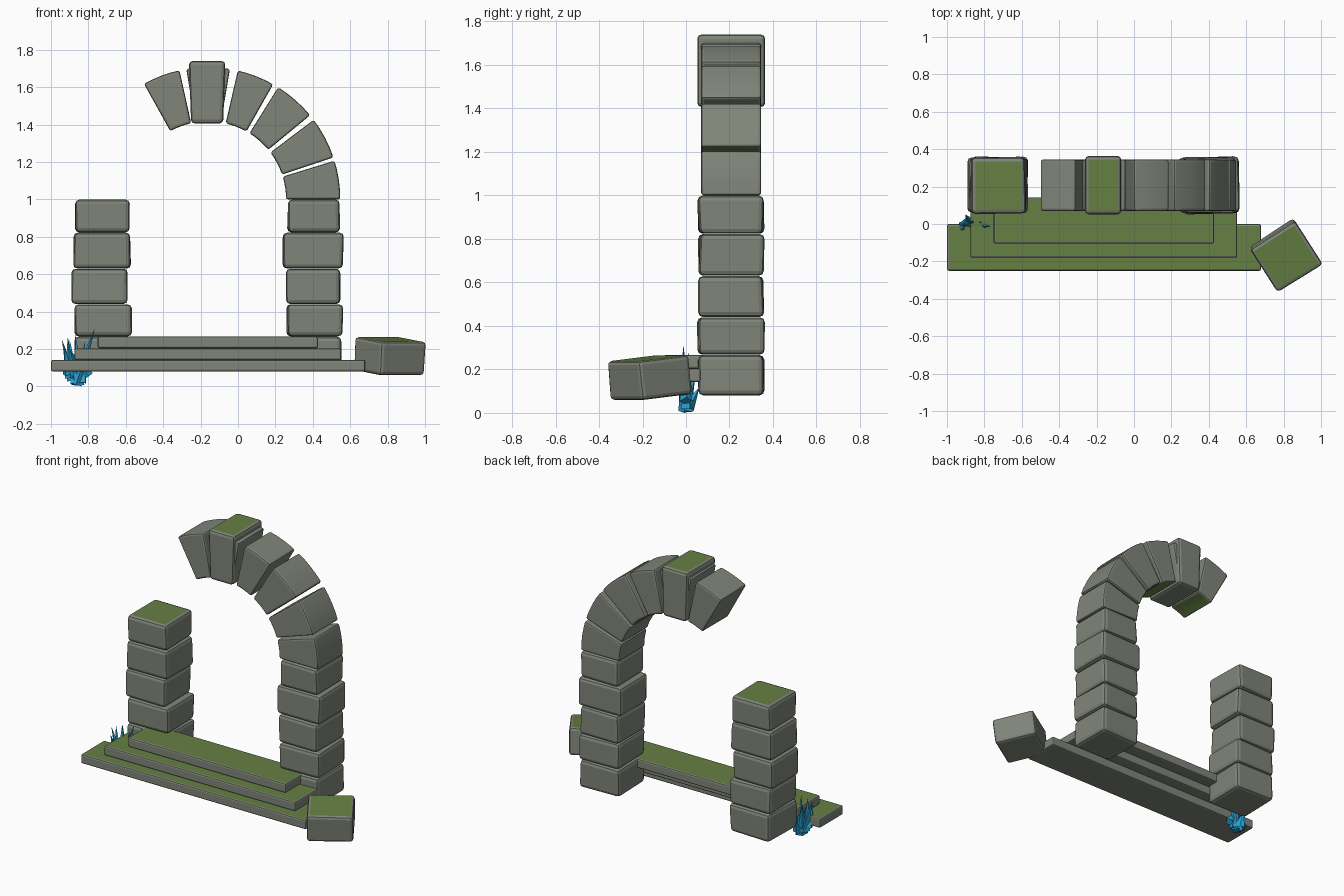
import bpy, bmesh, math, random
from mathutils import Matrix, Vector

if "Cube" in bpy.data.objects:
    bpy.data.objects.remove(bpy.data.objects["Cube"])

random.seed(4)


def material(name, rgb):
    m = bpy.data.materials.new(name)
    m.diffuse_color = (*rgb, 1)
    m.use_nodes = True
    m.node_tree.nodes["Principled BSDF"].inputs["Base Color"].default_value = m.diffuse_color
    return m


STONE = material("grey_stone", (0.215, 0.235, 0.193))
MOSS = material("green_moss", (0.13, 0.215, 0.055))
BLUE = material("blue_blade", (0.023, 0.37, 0.66))


def finish(bm, name, mats):
    bmesh.ops.recalc_face_normals(bm, faces=bm.faces)
    me = bpy.data.meshes.new(name)
    bm.to_mesh(me)
    bm.free()
    for m in mats:
        me.materials.append(m)
    ob = bpy.data.objects.new(name, me)
    bpy.context.collection.objects.link(ob)
    return ob


def chamfer(bm, width, mossy):
    """Rounded stone edges, moss on flat faces picked by their normal."""
    bmesh.ops.recalc_face_normals(bm, faces=bm.faces)
    sharp = [e for e in bm.edges if e.calc_face_angle(0) > math.radians(40)]
    res = bmesh.ops.bevel(bm, geom=sharp, offset=width, segments=2,
                          profile=0.5, affect='EDGES', clamp_overlap=True)
    cut = set(res["faces"])
    bm.normal_update()
    for f in bm.faces:
        f.material_index = 1 if f not in cut and mossy(f.normal) else 0


def block(name, centre, size, bevel=0.02, rot=Matrix(), jitter=0.0,
          moss=True, taper=1.0):
    bm = bmesh.new()
    bmesh.ops.create_cube(bm, size=1)
    for v in bm.verts:
        k = taper if v.co.z < 0 else 1
        v.co = Vector((v.co.x * size[0] * k, v.co.y * size[1], v.co.z * size[2]))
        v.co.x += random.uniform(-jitter, jitter)
        v.co.y += random.uniform(-jitter, jitter)
    chamfer(bm, bevel, lambda n: moss and n.z > 0.8)
    bm.transform(Matrix.Translation(centre) @ rot)
    return finish(bm, name, (STONE, MOSS))


# Two pillars of stacked, slightly uneven blocks
levels = [0.08, 0.267, 0.44, 0.63, 0.823, 1.0]
spans = {
    "left": [(-0.87, -0.57), (-0.875, -0.57), (-0.89, -0.59),
             (-0.88, -0.575), (-0.87, -0.585)],
    "right": [(0.26, 0.553), (0.265, 0.555), (0.26, 0.55),
              (0.24, 0.56), (0.265, 0.54)],
}
for side, rows in spans.items():
    for i, (x0, x1) in enumerate(rows):
        z0, z1 = levels[i], levels[i + 1]
        block(f"{side}_pillar_block_{i + 1}",
              ((x0 + x1) / 2, 0.207, (z0 + z1) / 2),
              (x1 - x0, 0.297, z1 - z0 - 0.002), 0.022,
              Matrix.Rotation(math.radians(random.uniform(-1.5, 1.5)), 4, 'Z'),
              0.005, moss=(i == 4))

# Broken arch of wedge stones, mossy on their downward faces
CX, CZ, R_IN, R_OUT, STEPS = -0.16, 1.0, 0.417, 0.707, 4


def wedge(name, a0, a1):
    bm = bmesh.new()
    angles = [math.radians(a0 + (a1 - a0) * i / STEPS) for i in range(STEPS + 1)]
    rings = []
    for a in angles:
        rings.append([bm.verts.new((CX + r * math.cos(a), y, CZ + r * math.sin(a)))
                      for r, y in ((R_IN, 0.07), (R_OUT, 0.07),
                                   (R_OUT, 0.345), (R_IN, 0.345))])
    for p, q in zip(rings, rings[1:]):
        for j in range(4):
            k = (j + 1) % 4
            bm.faces.new((p[j], p[k], q[k], q[j]))
    bm.faces.new(rings[0])
    bm.faces.new(rings[-1][::-1])
    # merge each flat front and back into one face
    bmesh.ops.dissolve_limit(bm, angle_limit=0.01, verts=bm.verts, edges=bm.edges)
    chamfer(bm, 0.012, lambda n: n.z < -0.8)
    ob = finish(bm, name, (STONE, MOSS))
    bpy.context.view_layer.objects.active = ob
    ob.select_set(True)
    bpy.ops.object.shade_smooth_by_angle(angle=math.radians(20))
    ob.select_set(False)


for i, (a0, a1) in enumerate([(0, 17), (18.5, 37), (39.5, 58),
                              (60.5, 77), (80.5, 99.5), (102.5, 119)]):
    wedge(f"arch_stone_{i + 1}", a0, a1)

block("keystone", (-0.165, 0.208, 1.573), (0.195, 0.312, 0.334), 0.02, taper=0.88)

# Three stepped slabs
for i, (x0, x1, y0, y1, z0) in enumerate([(-1.0, 0.68, -0.25, 0.0, 0.08),
                                          (-0.875, 0.552, -0.18, 0.068, 0.142),
                                          (-0.75, 0.428, -0.105, 0.143, 0.204)]):
    block(f"step_{i + 1}", ((x0 + x1) / 2, (y0 + y1) / 2, z0 + 0.031),
          (x1 - x0, y1 - y0, 0.062), 0.01)

# Fallen block, tipped towards the front
block("fallen_block", (0.811, -0.168, 0.162), (0.285, 0.275, 0.18), 0.018,
      Matrix.Rotation(math.radians(32.5), 4, 'Z')
      @ Matrix.Rotation(math.radians(6), 4, 'X'), 0.003)

# Tuft of pointed blue blades
bm = bmesh.new()
blades = [((-0.865, -0.005, 0.015), (-0.768, -0.012, 0.31)),
          ((-0.895, 0.0, 0.05), (-0.91, 0.0, 0.265)),
          ((-0.85, 0.005, 0.012), (-0.87, 0.012, 0.28)),
          ((-0.885, 0.01, 0.04), (-0.94, -0.005, 0.25)),
          ((-0.87, 0.0, 0.02), (-0.90, 0.05, 0.25)),
          ((-0.835, 0.0, 0.025), (-0.82, 0.012, 0.24)),
          ((-0.85, 0.01, 0.03), (-0.86, 0.06, 0.12)),
          ((-0.80, 0.0, 0.06), (-0.90, -0.01, 0.20)),
          ((-0.91, -0.005, 0.07), (-0.925, -0.035, 0.21))]
for base, tip in blades:
    d = Vector(tip) - Vector(base)
    place = (Matrix.Translation((Vector(base) + Vector(tip)) / 2)
             @ d.to_track_quat('Z', 'Y').to_matrix().to_4x4())
    bmesh.ops.create_cone(bm, cap_ends=True, segments=4, radius1=0.03,
                          radius2=0.001, depth=d.length, matrix=place)
low = min(v.co.z for v in bm.verts)
bmesh.ops.translate(bm, verts=bm.verts, vec=(0, 0, -low))
finish(bm, "blue_tuft", (BLUE,))
